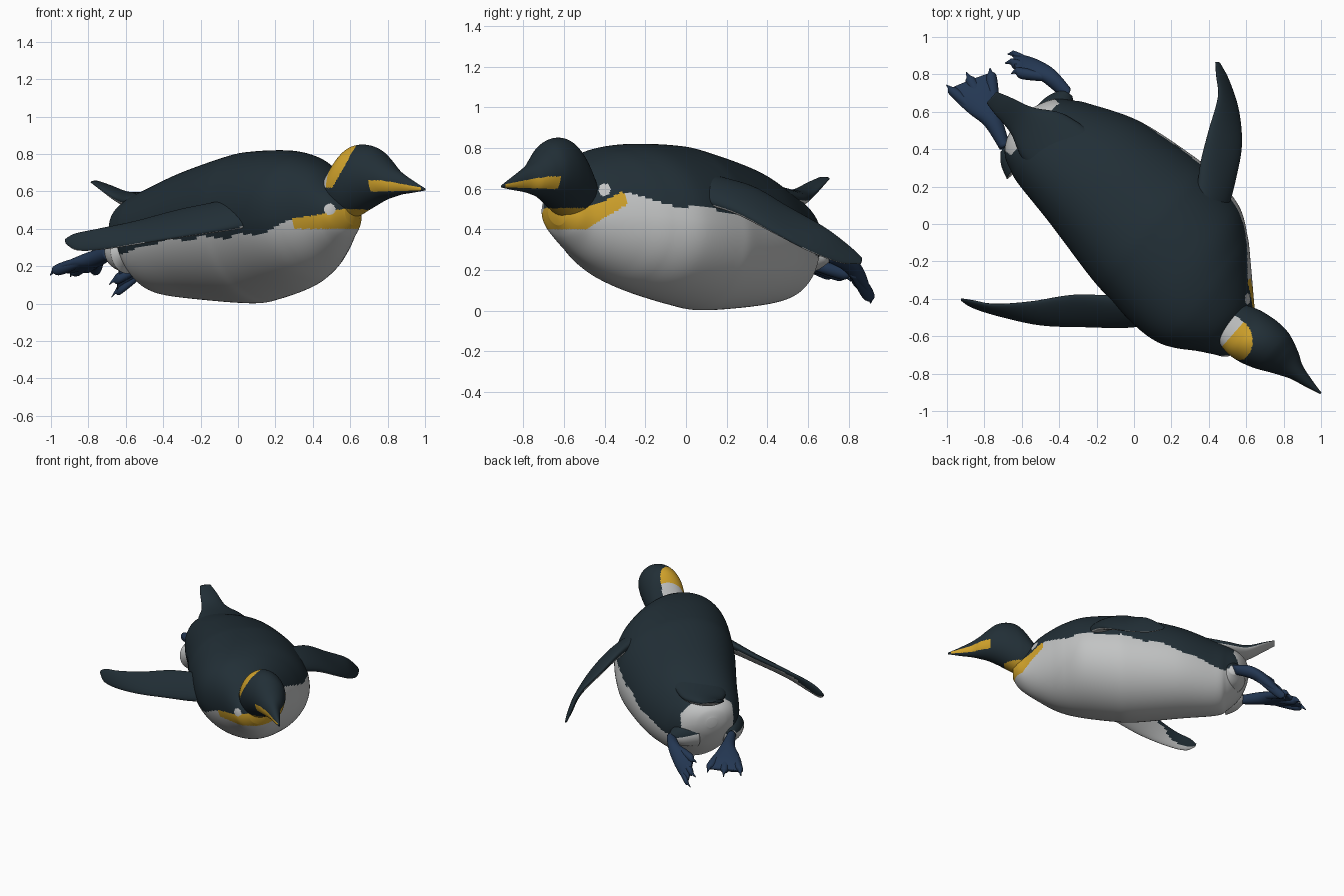
import bpy, bmesh, math
from mathutils import Vector as V

# body frame: s runs tail to beak, t runs across, z is up
U, T, Z = V((0.75, -0.66, 0)), V((0.66, 0.75, 0)), V((0, 0, 1))


def mat(name, rgb):
    m = bpy.data.materials.new(name)
    m.diffuse_color = (*rgb, 1)
    return m


MATS = [mat("dark_plumage", (0.0155, 0.028, 0.037)), mat("white_plumage", (0.54, 0.55, 0.55)),
        mat("golden_yellow", (0.63, 0.36, 0.024)), mat("foot_blue", (0.017, 0.038, 0.085))]
DARK, WHITE, GOLD, BLUE = range(4)


def spline(p0, p1, p2, p3, f):
    return 0.5 * (2 * p1 + (p2 - p0) * f + (2 * p0 - 5 * p1 + 4 * p2 - p3) * f * f
                  + (3 * p1 - p0 - 3 * p2 + p3) * f ** 3)


def loft(name, rings, rule, sides=32, steps=6, power=2.0, low_power=2.0):
    """Smooth skin over rings (centre, half axis a, half axis b); rule colours each face."""
    fine = []
    last = len(rings) - 1
    for i in range(last):
        quad = [rings[max(0, min(last, i + k))] for k in (-1, 0, 1, 2)]
        for j in range(steps):
            fine.append([spline(*[q[c] for q in quad], j / steps) for c in range(3)])
    fine.append(rings[-1])
    bm = bmesh.new()
    loops = []
    for c, a, b in fine:
        row = []
        for k in range(sides):
            w = 2 * math.pi * k / sides
            e = 2 / (power if k <= sides / 2 else low_power)
            x, y = [math.copysign(abs(q) ** e, q) for q in (math.cos(w), math.sin(w))]
            row.append(bm.verts.new(c + a * x + b * y))
        loops.append(row)
    for r0, r1 in zip(loops, loops[1:]):
        for k in range(sides):
            n = (k + 1) % sides
            bm.faces.new((r0[k], r0[n], r1[n], r1[k]))
    bm.faces.new(loops[0])
    bm.faces.new(loops[-1])
    bmesh.ops.recalc_face_normals(bm, faces=bm.faces[:])
    bm.normal_update()
    for f in bm.faces:
        f.smooth = True
        f.material_index = rule(f.calc_center_median(), f.normal)
    me = bpy.data.meshes.new(name)
    bm.to_mesh(me)
    bm.free()
    for m in MATS:
        me.materials.append(m)
    ob = bpy.data.objects.new(name, me)
    bpy.context.collection.objects.link(ob)
    return ob


def trunk(table, roll=0.0):
    """Upright rings from rows of s, t, half width, bottom, top; roll swings the keel sideways."""
    return [(U * s + T * t + Z * (lo + hi) / 2, T * w, (Z - T * roll) * (hi - lo) / 2)
            for s, t, w, lo, hi in table]


def blade(edges, thick):
    """Flat rings between pairs of edge points."""
    mids = [(V(p) + V(q)) / 2 for p, q in edges]
    out = []
    for i, (p, q) in enumerate(edges):
        along = mids[min(i + 1, len(mids) - 1)] - mids[max(i - 1, 0)]
        half = (V(p) - V(q)) / 2
        out.append((mids[i], half, half.cross(along).normalized() * thick[i]))
    return out


def ramp(x, pts):
    for (x0, y0), (x1, y1) in zip(pts, pts[1:]):
        if x < x1:
            return y0 + (y1 - y0) * max(0, (x - x0) / (x1 - x0))
    return pts[-1][1]


def speck(p):
    """Small white spot on each side of the neck."""
    return (p.y < -0.62 and math.hypot(p.x - 0.49, p.z - 0.505) < 0.03
            or p.x > 0.5 and math.hypot(p.y + 0.4, p.z - 0.595) < 0.03)


def body_rule(p, n):
    s, t = p.dot(U), p.dot(T)
    edge = ramp(s, [(-0.8, 0.27), (-0.55, 0.28), (-0.3, 0.35), (0, 0.39), (0.45, 0.44), (0.67, 0.53), (0.85, 0.51)]) \
        + t * ramp(s, [(-0.6, 0), (0, 0.12), (0.5, 0.2), (0.67, 0.27), (0.85, 0.05)]) + 0.01 * math.sin(s * 22)
    if s < -0.7 and n.dot(U) < -0.5 and abs(t - 0.03) < 0.19:
        return WHITE
    if speck(p):
        return WHITE
    if p.z > edge:
        return DARK
    return GOLD if s > 0.655 and p.z > 0.40 + max(0, t - 0.06) * 0.9 else WHITE


def head_rule(p, n):
    s = p.dot(U)
    if speck(p):
        return WHITE
    if p.z > 0.62 and p.x - 0.57 * (p.z - 0.64) < 0.515 and s < 0.92:
        return WHITE if s < 0.785 else GOLD
    if p.z < 0.505 and s < 0.94:
        return GOLD
    d = s - 1.04
    if 0 < d < 0.29 and 0.598 + d * 0.03 < p.z < 0.66 - max(0, d - 0.06) * 0.17:
        return GOLD
    return DARK


def under_white(p, n):
    return WHITE if n.z < -0.45 else DARK


def solid(i):
    return lambda p, n: i


# body
loft("body", trunk([
    (-0.83, 0.01, 0.04, 0.36, 0.44), (-0.81, 0.01, 0.12, 0.29, 0.495), (-0.76, 0.02, 0.20, 0.19, 0.54),
    (-0.68, 0.03, 0.25, 0.10, 0.585), (-0.60, 0.04, 0.285, 0.05, 0.615), (-0.34, 0.07, 0.36, 0.02, 0.71),
    (0, 0.06, 0.42, 0.002, 0.795), (0.15, 0.05, 0.43, 0.02, 0.815), (0.36, 0.02, 0.42, 0.07, 0.82),
    (0.50, -0.02, 0.37, 0.12, 0.805), (0.60, -0.045, 0.305, 0.17, 0.775), (0.70, -0.06, 0.225, 0.235, 0.72),
    (0.78, -0.075, 0.165, 0.30, 0.64), (0.84, -0.08, 0.125, 0.36, 0.58), (0.88, -0.07, 0.06, 0.42, 0.54)],
    roll=0.14), body_rule, sides=160, steps=16, power=2.15, low_power=1.9)

# head and beak
loft("head", trunk([
    (0.68, -0.05, 0.06, 0.53, 0.62), (0.73, -0.05, 0.115, 0.48, 0.69), (0.80, -0.045, 0.14, 0.45, 0.79),
    (0.86, -0.04, 0.148, 0.46, 0.84), (0.93, -0.03, 0.145, 0.495, 0.85), (1.0, -0.02, 0.13, 0.53, 0.83),
    (1.06, -0.015, 0.105, 0.555, 0.785), (1.12, -0.015, 0.077, 0.57, 0.735), (1.18, -0.02, 0.047, 0.583, 0.70),
    (1.27, -0.022, 0.024, 0.594, 0.655), (1.35, -0.02, 0.005, 0.605, 0.617)]),
    head_rule, sides=128, steps=16)

# tail
loft("tail", [(U * s + T * t + Z * z, T * w, Z * h) for s, t, z, w, h in (
    (-0.5, 0.04, 0.57, 0.18, 0.06), (-0.68, 0.03, 0.55, 0.16, 0.05), (-0.82, 0.02, 0.565, 0.09, 0.035),
    (-0.95, 0.01, 0.62, 0.06, 0.018), (-1.02, 0.005, 0.65, 0.04, 0.008))], under_white)

# flippers, as pairs of upper and lower edge points
loft("right_flipper", blade([
    ((0.24, -0.28, 0.64), (0.27, -0.40, 0.48)), ((0.1, -0.36, 0.59), (0.13, -0.51, 0.43)),
    ((-0.07, -0.385, 0.55), (-0.02, -0.55, 0.40)),
    ((-0.32, -0.38, 0.50), (-0.25, -0.55, 0.365)), ((-0.55, -0.415, 0.44), (-0.5, -0.54, 0.325)),
    ((-0.75, -0.43, 0.40), (-0.72, -0.49, 0.29)), ((-0.87, -0.41, 0.375), (-0.86, -0.445, 0.285)),
    ((-0.925, -0.40, 0.345), (-0.92, -0.41, 0.32))],
    (0.06, 0.05, 0.04, 0.03, 0.024, 0.018, 0.014, 0.006)), under_white)
loft("left_flipper", blade([
    ((0.30, 0.02, 0.68), (0.42, -0.08, 0.55)), ((0.34, 0.20, 0.64), (0.50, 0.09, 0.53)),
    ((0.36, 0.34, 0.60), (0.545, 0.25, 0.48)),
    ((0.40, 0.50, 0.51), (0.575, 0.42, 0.39)), ((0.45, 0.68, 0.41), (0.56, 0.60, 0.295)),
    ((0.44, 0.80, 0.32), (0.51, 0.76, 0.235)), ((0.435, 0.865, 0.26), (0.46, 0.86, 0.23))],
    (0.06, 0.05, 0.04, 0.03, 0.02, 0.014, 0.006)), under_white)


# legs and webbed feet
def foot(side, hip, path, across, widths):
    hip, path, across = V(hip), [V(p) for p in path], V(across).normalized()
    ankle = path[0]
    n = (ankle - hip).normalized()
    a = n.cross(Z).normalized()
    b = n.cross(a)
    loft(side + "_leg", [(hip, a * 0.12, b * 0.12), (hip.lerp(ankle, 0.6), a * 0.085, b * 0.085),
                         (ankle, a * 0.035, b * 0.035)],
         lambda p, n: DARK if n.z > 0.1 else WHITE)
    edges = [(p + across * w, p - across * w) for p, w in zip(path, widths)]
    loft(side + "_foot", blade(edges, (0.035, 0.045, 0.04, 0.03, 0.014)), solid(BLUE))
    ahead = (path[-1] - path[-2]).normalized()
    up = ahead.cross(across).normalized()
    if up.z < 0:
        up = -up
    for i, k in enumerate((-1, 0, 1)):
        tip = path[-1] + across * k * widths[-1] * 1.02 + ahead * (0.05 - 0.025 * abs(k))
        start = path[1].lerp(path[2], 0.6) + across * k * widths[2] * 0.5
        loft(f"{side}_toe_{i + 1}", [(start.lerp(tip, f) + up * h, across * r, up * r) for f, r, h in (
            (0, 0.025, 0), (0.5, 0.032, 0), (0.8, 0.03, 0), (0.9, 0.013, 0.005), (1.03, 0.003, -0.012))],
            solid(BLUE), sides=16)


foot("right", (-0.60, 0.33, 0.28),
     [(-0.69, 0.41, 0.27), (-0.75, 0.54, 0.245), (-0.80, 0.62, 0.225), (-0.845, 0.70, 0.20), (-0.875, 0.765, 0.175)],
     (0.93, 0.36, 0), (0.03, 0.05, 0.085, 0.115, 0.12))
foot("left", (-0.44, 0.55, 0.29),
     [(-0.36, 0.70, 0.27), (-0.44, 0.78, 0.245), (-0.51, 0.825, 0.205), (-0.58, 0.85, 0.165), (-0.64, 0.86, 0.135)],
     (0.1, -0.55, 0.83), (0.035, 0.055, 0.075, 0.085, 0.09))
